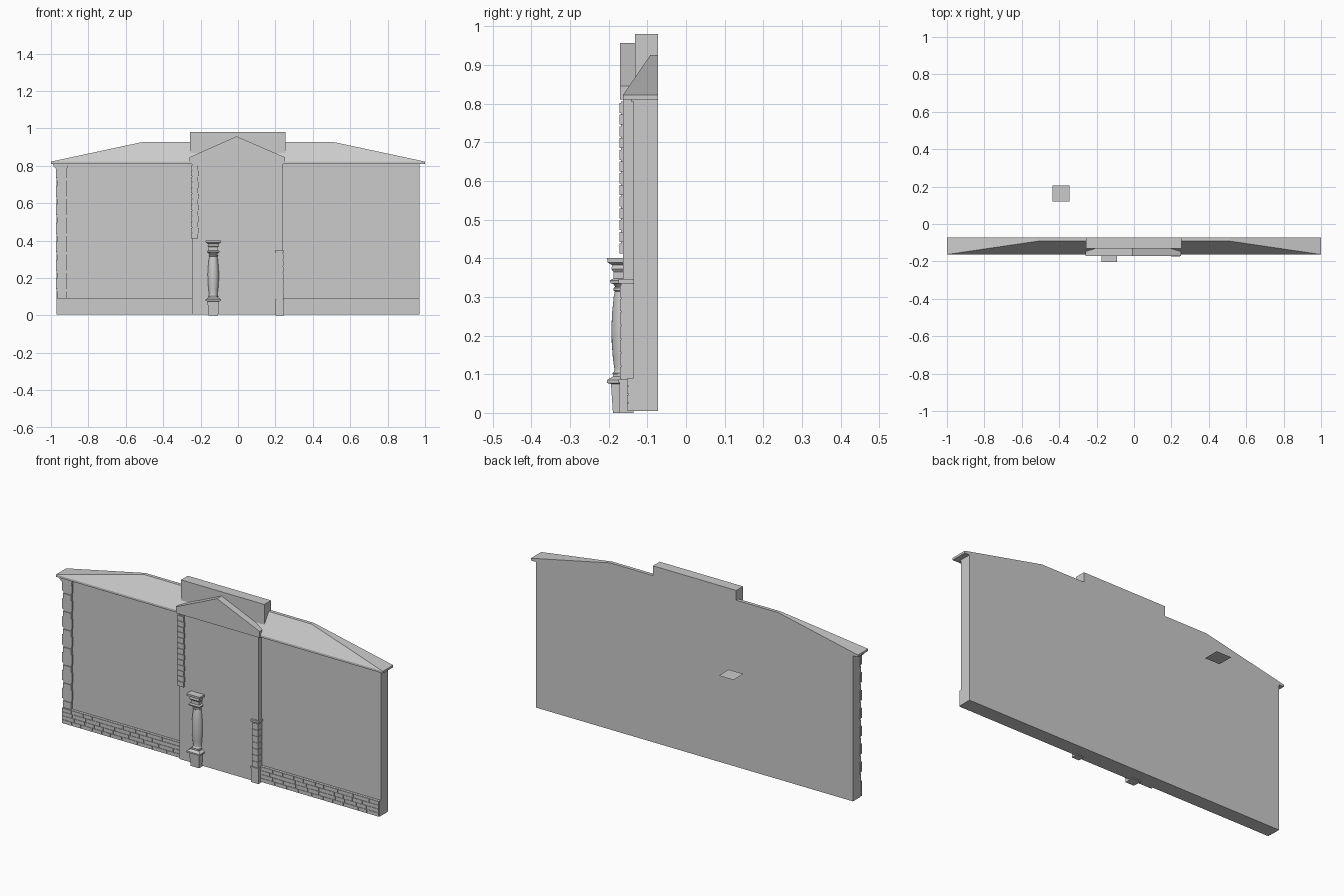
import bpy, bmesh, math, random

if "Cube" in bpy.data.objects:
    bpy.data.objects.remove(bpy.data.objects["Cube"])
random.seed(4)


def mesh_object(name, bm):
    bmesh.ops.recalc_face_normals(bm, faces=bm.faces)
    me = bpy.data.meshes.new(name)
    bm.to_mesh(me)
    bm.free()
    ob = bpy.data.objects.new(name, me)
    bpy.context.collection.objects.link(ob)
    return ob


def add_box(bm, x0, x1, y0, y1, z0, z1):
    vs = bmesh.ops.create_cube(bm, size=1)["verts"]
    for v in vs:
        v.co = (x1 if v.co.x > 0 else x0, y1 if v.co.y > 0 else y0, z1 if v.co.z > 0 else z0)


def boxes(name, items):
    bm = bmesh.new()
    for b in items:
        add_box(bm, *b)
    return mesh_object(name, bm)


def extrude_profile(name, pts, y0, y1):
    bm = bmesh.new()
    f = bm.faces.new([bm.verts.new((x, y0, z)) for x, z in pts])
    r = bmesh.ops.extrude_face_region(bm, geom=[f])
    for v in r["geom"]:
        if isinstance(v, bmesh.types.BMVert):
            v.co.y = y1
    return mesh_object(name, bm)


def lathe(name, cx, cy, prof, n, rot=0.0):
    bm = bmesh.new()
    rings = []
    for r, z in prof:
        rings.append([bm.verts.new((cx + r * math.cos(rot + 2 * math.pi * i / n),
                                    cy + r * math.sin(rot + 2 * math.pi * i / n), z)) for i in range(n)])
    for a, b in zip(rings, rings[1:]):
        for i in range(n):
            j = (i + 1) % n
            bm.faces.new((a[i], a[j], b[j], b[i]))
    bm.faces.new(rings[0][::-1])
    bm.faces.new(rings[-1])
    return mesh_object(name, bm)


def square_stack(name, cx, cy, prof):
    return lathe(name, cx, cy, [(h * math.sqrt(2), z) for h, z in prof], 4, math.pi / 4)


# Walls
BACK, WING, CENTER = -0.073, -0.136, -0.163
boxes("main_wall", [(-0.97, 0.97, WING, BACK, 0.005, 0.81)])
boxes("entrance_wall", [(-0.245, 0.24, CENTER, WING, 0.005, 0.815)])
boxes("frieze", [(-0.97, -0.245, -0.142, WING, 0.798, 0.81),
                 (0.24, 0.97, -0.142, WING, 0.805, 0.81)])

# Brick plinth on both wings
plinth = []
for xa, xb in ((-0.97, -0.245), (0.24, 0.97)):
    plinth.append((xa + 0.002, xb, -0.149, WING, 0.005, 0.09))
    for row in range(4):
        z0 = 0.006 + row * 0.0212
        x = xa
        while x < xb - 0.01:
            w = random.uniform(0.05, 0.10)
            if x + w > xb - 0.03:
                w = xb - x
            plinth.append((x, x + w - 0.003, -0.153, -0.148, z0, z0 + 0.0196))
            x += w
boxes("brick_plinth", plinth)

# Corner quoins, alternating long and short
quoins = [(-0.965, -0.918, -0.144, WING, 0.09, 0.785)]
for i in range(14):
    z = 0.092 + i * 0.0495
    left, right = (-0.972, -0.913) if i % 2 else (-0.967, -0.918)
    quoins.append((left, right, -0.148, WING, z, z + (0.055 if i % 2 else 0.036)))
boxes("corner_quoins", quoins)
extrude_profile("quoin_cap", [(-0.968, 0.78), (-0.915, 0.78), (-0.91, 0.80), (-0.91, 0.81),
                              (-0.99, 0.81), (-0.985, 0.797)], -0.15, -0.13)

# Entrance quoins
quoins = [(-0.246, -0.214, -0.168, CENTER, 0.415, 0.805)]
for i in range(13):
    z = 0.412 + i * 0.0303
    quoins.append((-0.252, -0.209 if i % 2 else -0.213, -0.172, CENTER + 0.003, z, z + 0.026))
boxes("entrance_quoins", quoins)

# Hipped half roof with eave board
boxes("eave_board", [(-1, 1, -0.163, BACK, 0.81, 0.822)])
bm = bmesh.new()
b = [bm.verts.new(p) for p in ((-1, -0.163, 0.822), (1, -0.163, 0.822), (1, BACK, 0.822), (-1, BACK, 0.822))]
t = [bm.verts.new(p) for p in ((-0.515, -0.092, 0.926), (0.515, -0.092, 0.926),
                               (0.515, BACK, 0.926), (-0.515, BACK, 0.926))]
bm.faces.new(b[::-1])
bm.faces.new(t)
for i in range(4):
    j = (i + 1) % 4
    bm.faces.new((b[i], b[j], t[j], t[i]))
mesh_object("hip_roof", bm)

# Parapet and gable over the entrance
boxes("parapet", [(-0.256, 0.253, -0.132, BACK, 0.81, 0.98)])
extrude_profile("gable", [(-0.26, 0.81), (0.252, 0.81), (0.252, 0.845), (-0.008, 0.957), (-0.26, 0.845)],
                -0.171, -0.132)

# Half-engaged column
CX, CY = -0.132, -0.163
square_stack("column_pedestal", CX, CY, [(0.026, 0), (0.031, 0.075), (0.041, 0.077),
                                        (0.041, 0.085), (0.026, 0.094), (0.026, 0.10)])
shaft = lathe("column_shaft", CX, CY, [
    (0.026, 0.098), (0.027, 0.103), (0.023, 0.107), (0.022, 0.112), (0.026, 0.14), (0.029, 0.18),
    (0.030, 0.22), (0.028, 0.26), (0.024, 0.30), (0.021, 0.314), (0.024, 0.317), (0.024, 0.323),
    (0.020, 0.326), (0.024, 0.332), (0.030, 0.336), (0.030, 0.342)], 24)
square_stack("column_capital", CX, CY, [(0.032, 0.335), (0.034, 0.343), (0.025, 0.347), (0.025, 0.365),
                                       (0.030, 0.372), (0.028, 0.382), (0.040, 0.389), (0.041, 0.401)])
bpy.context.view_layer.objects.active = shaft
shaft.select_set(True)
bpy.ops.object.shade_smooth_by_angle(angle=math.radians(35))

# Short pier with block joints on the right of the entrance
pier = [(0.201, 0.245, -0.172, WING, 0.0, 0.078), (0.198, 0.247, -0.174, WING, 0.078, 0.086),
        (0.207, 0.240, -0.168, WING, 0.086, 0.34), (0.199, 0.247, -0.174, WING, 0.335, 0.346)]
for i in range(7):
    z = 0.088 + i * 0.035
    pier.append((0.204, 0.243, -0.171, WING, z, z + 0.031))
boxes("entrance_pier", pier)

# Loose flat panel behind the wall
bm = bmesh.new()
bm.faces.new([bm.verts.new(p) for p in ((-0.435, 0.12, 0.64), (-0.345, 0.12, 0.64),
                                        (-0.345, 0.207, 0.64), (-0.435, 0.207, 0.64))])
mesh_object("loose_panel", bm)
